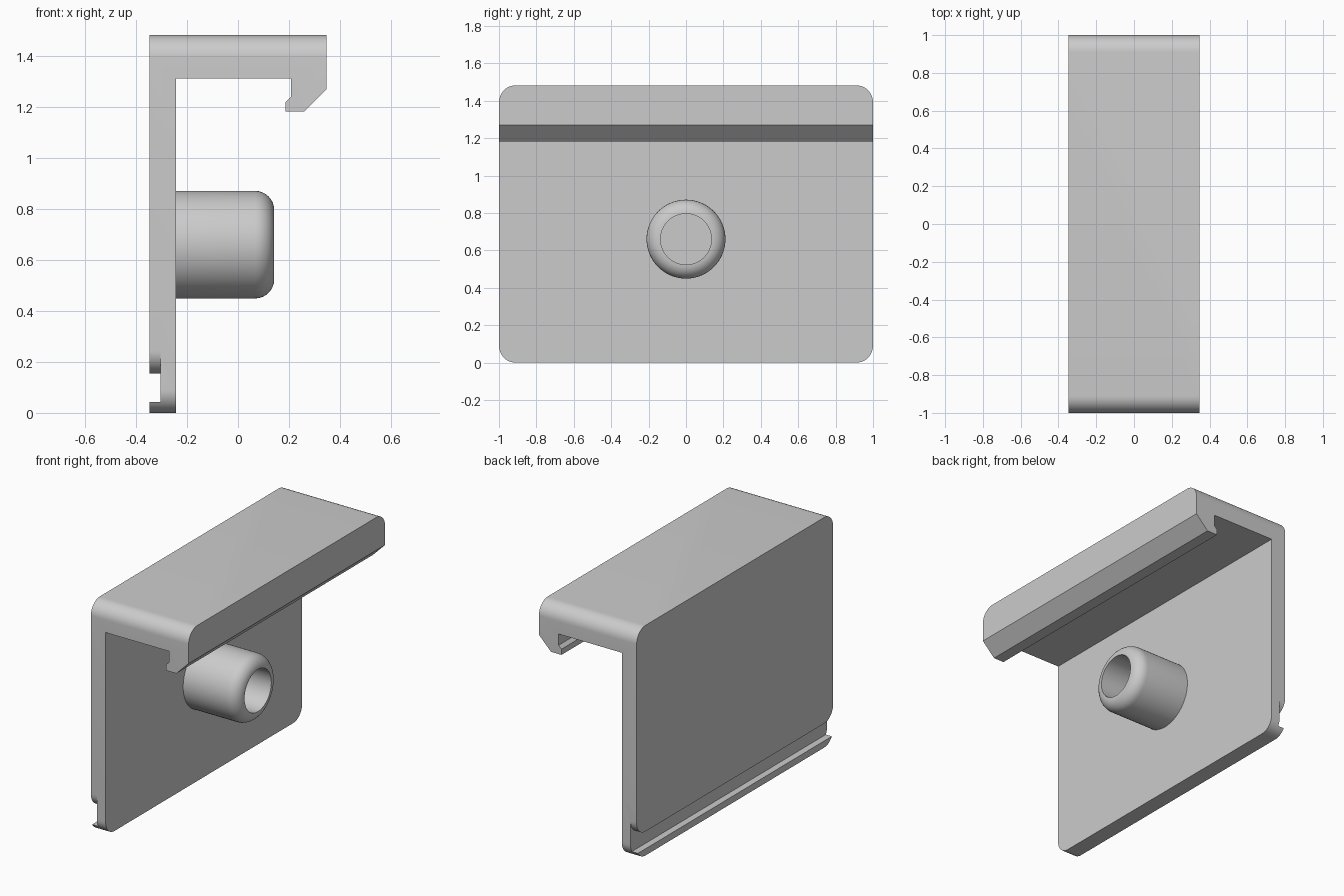
import bpy, bmesh
from math import sin, cos, pi, radians
from mathutils import Vector, Matrix

cube = bpy.data.objects.get("Cube")
if cube:
    bpy.data.objects.remove(cube, do_unlink=True)

grey = bpy.data.materials.new("light grey")
grey.use_nodes = True
colour = (0.6, 0.6, 0.6, 1)
grey.diffuse_color = colour
grey.node_tree.nodes["Principled BSDF"].inputs["Base Color"].default_value = colour

HALF_X, HALF_Y, TOP = 0.348, 1.0, 1.482
ROUND = 0.09
WALL_IN, GROOVE_X = -0.243, -0.305
GROOVE_LOW, GROOVE_TOP = 0.043, 0.155


def finish(name, bm):
    bmesh.ops.recalc_face_normals(bm, faces=bm.faces[:])
    mesh = bpy.data.meshes.new(name)
    bm.to_mesh(mesh)
    bm.free()
    mesh.materials.append(grey)
    obj = bpy.data.objects.new(name, mesh)
    bpy.context.collection.objects.link(obj)
    return obj


def prism(name, points, depth):
    """Extrude a closed outline of 3D points along the vector depth."""
    bm = bmesh.new()
    face = bm.faces.new([bm.verts.new(p) for p in points])
    out = bmesh.ops.extrude_face_region(bm, geom=[face])
    moved = [v for v in out["geom"] if isinstance(v, bmesh.types.BMVert)]
    bmesh.ops.translate(bm, verts=moved, vec=Vector(depth))
    return finish(name, bm)


def arc(cx, cy, r, start, steps=12):
    """Quarter circle, anticlockwise from the start angle in degrees."""
    angles = [radians(start) + pi / 2 * i / steps for i in range(steps + 1)]
    return [(cx + r * cos(a), cy + r * sin(a)) for a in angles]


def activate(obj):
    bpy.ops.object.select_all(action='DESELECT')
    obj.select_set(True)
    bpy.context.view_layer.objects.active = obj


def boolean(obj, cutter, operation):
    mod = obj.modifiers.new(operation.lower(), 'BOOLEAN')
    mod.operation, mod.solver, mod.object = operation, 'EXACT', cutter
    cutter.hide_render = True
    activate(obj)
    bpy.ops.object.modifier_apply(modifier=mod.name)
    bpy.data.objects.remove(cutter, do_unlink=True)


# Bracket: wall with bottom groove, top flange and hooked lip
outline = [(-HALF_X, 0), (WALL_IN, 0), (WALL_IN, 1.312), (0.207, 1.312),
           (0.207, 1.24), (0.187, 1.22), (0.187, 1.183), (0.261, 1.183),
           (HALF_X, 1.27), (HALF_X, TOP), (-HALF_X, TOP),
           (-HALF_X, GROOVE_TOP), (GROOVE_X, GROOVE_TOP),
           (GROOVE_X, GROOVE_LOW), (-HALF_X, GROOVE_LOW)]
bracket = prism("bracket", [(x, -HALF_Y, z) for x, z in outline], (0, 2 * HALF_Y, 0))

# Round the four long corners of the bracket
y, low, high = HALF_Y - ROUND, ROUND, TOP - ROUND
rounded = (arc(y, high, ROUND, 0) + arc(-y, high, ROUND, 90)
           + arc(-y, low, ROUND, 180) + arc(y, low, ROUND, 270))
envelope = prism("envelope", [(-0.5, a, b) for a, b in rounded], (1, 0, 0))
boolean(bracket, envelope, 'INTERSECT')

# Round the lower corners of the outer panel above the groove
corner = arc(y, GROOVE_TOP + ROUND, ROUND, 270)
corner += [(1.05, GROOVE_TOP + ROUND), (1.05, 0.12), (y, 0.12)]
for side in (1, -1):
    cutter = prism("corner_cutter", [(-0.4, side * a, b) for a, b in corner],
                   (0.4 + GROOVE_X, 0, 0))
    boolean(bracket, cutter, 'DIFFERENCE')

# Hollow round boss on the inner wall, spun about its own axis
R, HOLE, END, BOSS_Z = 0.211, 0.136, 0.142, 0.66
f = R - HOLE
section = [(R, WALL_IN - 0.01)] + arc(HOLE, END - f, f, 0, 8)
section += [(HOLE, WALL_IN + 0.005), (0, WALL_IN + 0.005)]
bm = bmesh.new()
verts = [bm.verts.new((x, 0, r)) for r, x in section]
edges = [bm.edges.new(pair) for pair in zip(verts, verts[1:])]
bmesh.ops.spin(bm, geom=verts + edges, cent=(0, 0, 0), axis=(1, 0, 0),
               angle=2 * pi, steps=64, use_merge=True)
bmesh.ops.remove_doubles(bm, verts=bm.verts[:], dist=0.0001)
bmesh.ops.transform(bm, matrix=Matrix.Translation((0, 0, BOSS_Z)), verts=bm.verts[:])
boss = finish("boss", bm)

for obj in (bracket, boss):
    activate(obj)
    bpy.ops.object.shade_smooth_by_angle(angle=radians(30))
